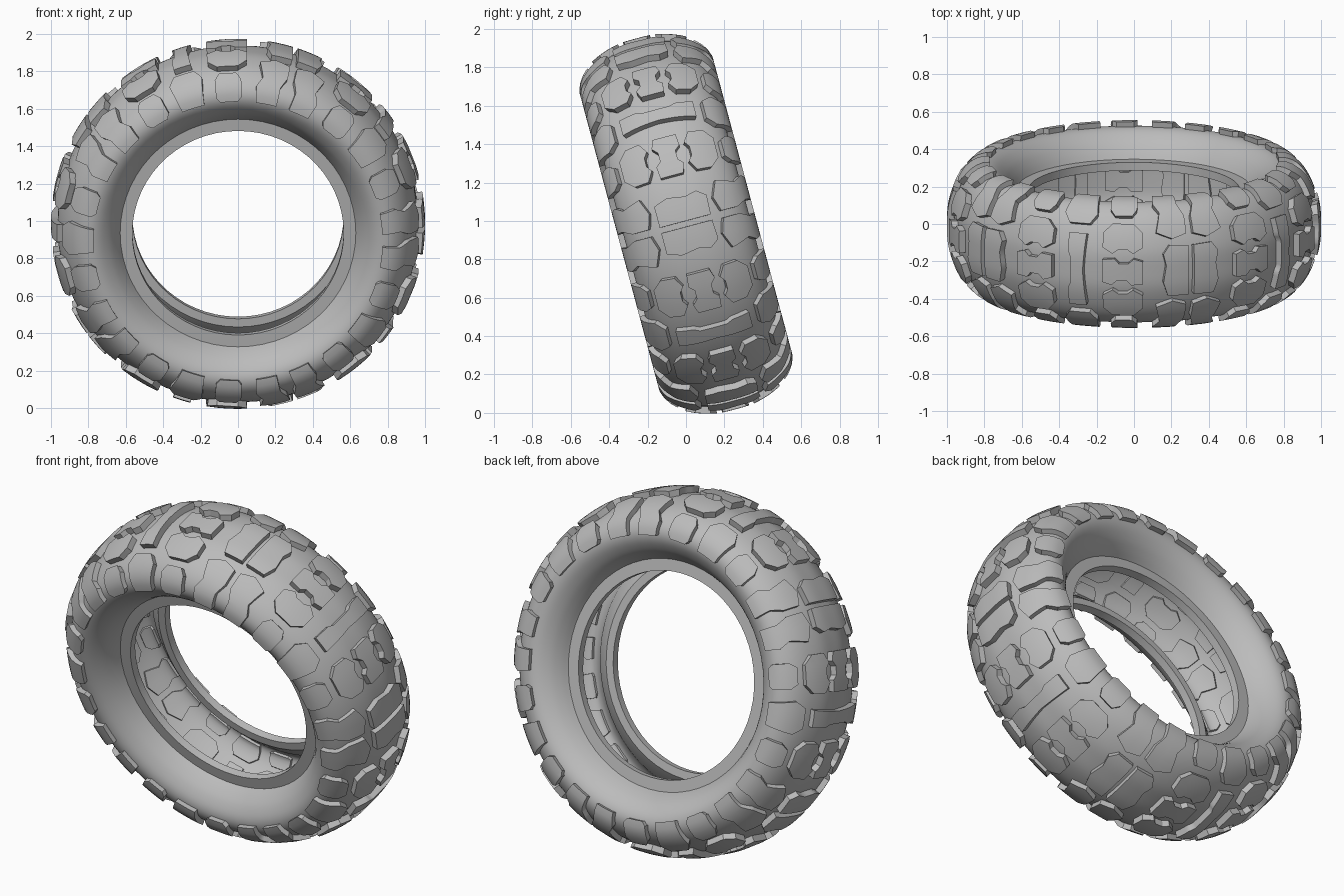
import bpy, bmesh, math
from mathutils import Vector, Matrix

if "Cube" in bpy.data.objects:
    bpy.data.objects.remove(bpy.data.objects["Cube"], do_unlink=True)

REPEATS = 5
SEGMENTS = 60
PERIOD = math.tau / REPEATS
PLACE = Matrix.Translation((0, 0, 0.985)) @ Matrix.Rotation(math.radians(15), 4, 'X')

rubber = bpy.data.materials.new("grey rubber")
rubber.use_nodes = True
rubber.diffuse_color = (0.5, 0.5, 0.5, 1)
rubber.node_tree.nodes["Principled BSDF"].inputs["Base Color"].default_value = (0.5, 0.5, 0.5, 1)

# Half cross-section from crown to bead, as (across, radius)
KEYS = [Vector(p) for p in ((-0.1, 0.96), (0, 0.965), (0.1, 0.96), (0.2, 0.93), (0.27, 0.89),
        (0.315, 0.84), (0.33, 0.79), (0.318, 0.74), (0.28, 0.69), (0.235, 0.655),
        (0.19, 0.63), (0.15, 0.61))]


def spline(keys, steps=4):
    out = []
    for a, b, c, d in zip(keys, keys[1:], keys[2:], keys[3:]):
        for i in range(steps):
            t = i / steps
            out.append(0.5 * (2 * b + (c - a) * t + (2 * a - 5 * b + 4 * c - d) * t * t
                              + (3 * b - a - 3 * c + d) * t ** 3))
    return out + [keys[-2]]


CURVE = spline(KEYS)
NORMALS = []
for i in range(len(CURVE)):
    t = CURVE[min(i + 1, len(CURVE) - 1)] - CURVE[max(i - 1, 0)]
    NORMALS.append(Vector((-t.y, t.x)).normalized())
NORMALS[0] = Vector((0, 1))
LENGTHS = [0]
for a, b in zip(CURVE, CURVE[1:]):
    LENGTHS.append(LENGTHS[-1] + (b - a).length)


def on_carcass(angle, v, lift):
    """Point at an angle and a distance v across from the crown, lifted off the surface."""
    d = abs(v)
    i = max(k for k in range(len(CURVE) - 1) if LENGTHS[k] <= d)
    f = (d - LENGTHS[i]) / (LENGTHS[i + 1] - LENGTHS[i])
    p = CURVE[i].lerp(CURVE[i + 1], f) + NORMALS[i].lerp(NORMALS[i + 1], f).normalized() * lift
    return Vector((p.y * math.cos(angle), math.copysign(p.x, v), p.y * math.sin(angle)))


def finish(name, bm):
    bmesh.ops.recalc_face_normals(bm, faces=bm.faces)
    bm.transform(PLACE)
    mesh = bpy.data.meshes.new(name)
    bm.to_mesh(mesh)
    bm.free()
    mesh.materials.append(rubber)
    obj = bpy.data.objects.new(name, mesh)
    bpy.context.collection.objects.link(obj)
    bpy.ops.object.select_all(action='DESELECT')
    obj.select_set(True)
    bpy.context.view_layer.objects.active = obj
    bpy.ops.object.shade_smooth_by_angle(angle=math.radians(33))


# Carcass: closed cross-section with flat beads and a hollow inside
outer = CURVE
inner = [p - n * 0.045 for p, n in zip(CURVE, NORMALS)][:-4]
half = outer + [Vector(p) for p in ((0.19, 0.565), (0.145, 0.565), (0.145, 0.61))] + inner[::-1]
section = half + [Vector((-p.x, p.y)) for p in half[-2:0:-1]]
bm = bmesh.new()
rings = []
for k in range(SEGMENTS):
    a = math.tau * k / SEGMENTS
    rings.append([bm.verts.new((p.y * math.cos(a), p.x, p.y * math.sin(a))) for p in section])
for k in range(SEGMENTS):
    r, q = rings[k], rings[(k + 1) % SEGMENTS]
    for i in range(len(section)):
        j = (i + 1) % len(section)
        bm.faces.new((r[i], r[j], q[j], q[i]))
finish("tyre_carcass", bm)


def lug_template(outline):
    """Flat outline cut into strips and thickened, so that it can bend round the tyre."""
    bm = bmesh.new()
    bm.faces.new([bm.verts.new((u, v, 0)) for u, v in outline])
    for axis, step in ((0, 0.05), (1, 0.03)):
        values = [p[axis] for p in outline]
        normal = Vector((axis == 0, axis == 1, 0))
        for k in range(math.floor(min(values) / step) + 1, math.ceil(max(values) / step)):
            bmesh.ops.bisect_plane(bm, geom=bm.verts[:] + bm.edges[:] + bm.faces[:],
                                   plane_co=normal * (k * step), plane_no=normal, dist=1e-5)
    ext = bmesh.ops.extrude_face_region(bm, geom=bm.faces[:])
    for v in ext["geom"]:
        if isinstance(v, bmesh.types.BMVert):
            v.co.z = 1
    return bm


def add_lugs(name, outline, centres, height, sides=(1,), flips=(1,)):
    """Repeat one lug round the tyre; flips turns it round its own centre."""
    template = lug_template(outline)
    template.verts.index_update()
    bm = bmesh.new()
    for n in range(REPEATS):
        for centre, flip in zip(centres, flips * len(centres)):
            for side in sides:
                verts = [bm.verts.new(on_carcass(n * PERIOD + centre + flip * v.co.x, side * v.co.y,
                                                 height if v.co.z > 0.5 else -0.06))
                         for v in template.verts]
                for f in template.faces:
                    bm.faces.new([verts[v.index] for v in f.verts])
    template.free()
    finish(name, bm)


BAR = PERIOD / 2                      # single bar sits half way between the paired bars
WAIST = (0.375, PERIOD - 0.375)       # rows of three lugs either side of it
BOTH = (1, -1)

# Centre tread
add_lugs("paired_bars", [(0.015, -0.13), (0.015, 0.13), (0.12, 0.135), (0.155, 0.09), (0.14, 0.03),
                         (0.155, -0.06), (0.13, -0.13)], (0, 0), 0.035, flips=BOTH)
add_lugs("single_bars", [(-0.05, -0.19), (0.05, -0.19), (0.05, -0.1), (0.035, -0.07), (0.035, 0.07),
                         (0.05, 0.1), (0.05, 0.19), (-0.05, 0.19), (-0.035, 0)], (BAR,), 0.035)
add_lugs("waisted_lugs", [(-0.11, -0.065), (-0.045, -0.07), (-0.02, -0.045), (0.03, -0.045),
                          (0.06, -0.07), (0.11, -0.055), (0.11, 0.065), (0.045, 0.07),
                          (0.02, 0.045), (-0.03, 0.045), (-0.06, 0.07), (-0.11, 0.055)],
         WAIST, 0.035, flips=BOTH)
add_lugs("notched_lugs", [(-0.055, 0.095), (-0.025, 0.115), (0.025, 0.115), (0.055, 0.095),
                          (0.11, 0.125), (0.11, 0.2), (0.06, 0.245), (-0.06, 0.245),
                          (-0.11, 0.2), (-0.11, 0.125)], WAIST, 0.035, sides=BOTH)

# Shoulders
add_lugs("long_shoulder_lugs", [(0.02, 0.19), (0.1, 0.165), (0.19, 0.2), (0.165, 0.3), (0.2, 0.35),
                                (0.19, 0.42), (0.045, 0.42), (0.05, 0.34), (0.02, 0.28)],
         (0, 0), 0.03, sides=BOTH, flips=BOTH)
add_lugs("short_shoulder_lugs", [(-0.08, 0.32), (-0.05, 0.285), (0.05, 0.285), (0.08, 0.32),
                                 (0.085, 0.4), (0.06, 0.42), (-0.06, 0.42), (-0.085, 0.4)],
         WAIST, 0.03, sides=BOTH)
add_lugs("wide_shoulder_lugs", [(-0.06, 0.24), (0.06, 0.24), (0.1, 0.29), (0.08, 0.42),
                                (-0.08, 0.42), (-0.1, 0.29)], (BAR,), 0.03, sides=BOTH)
